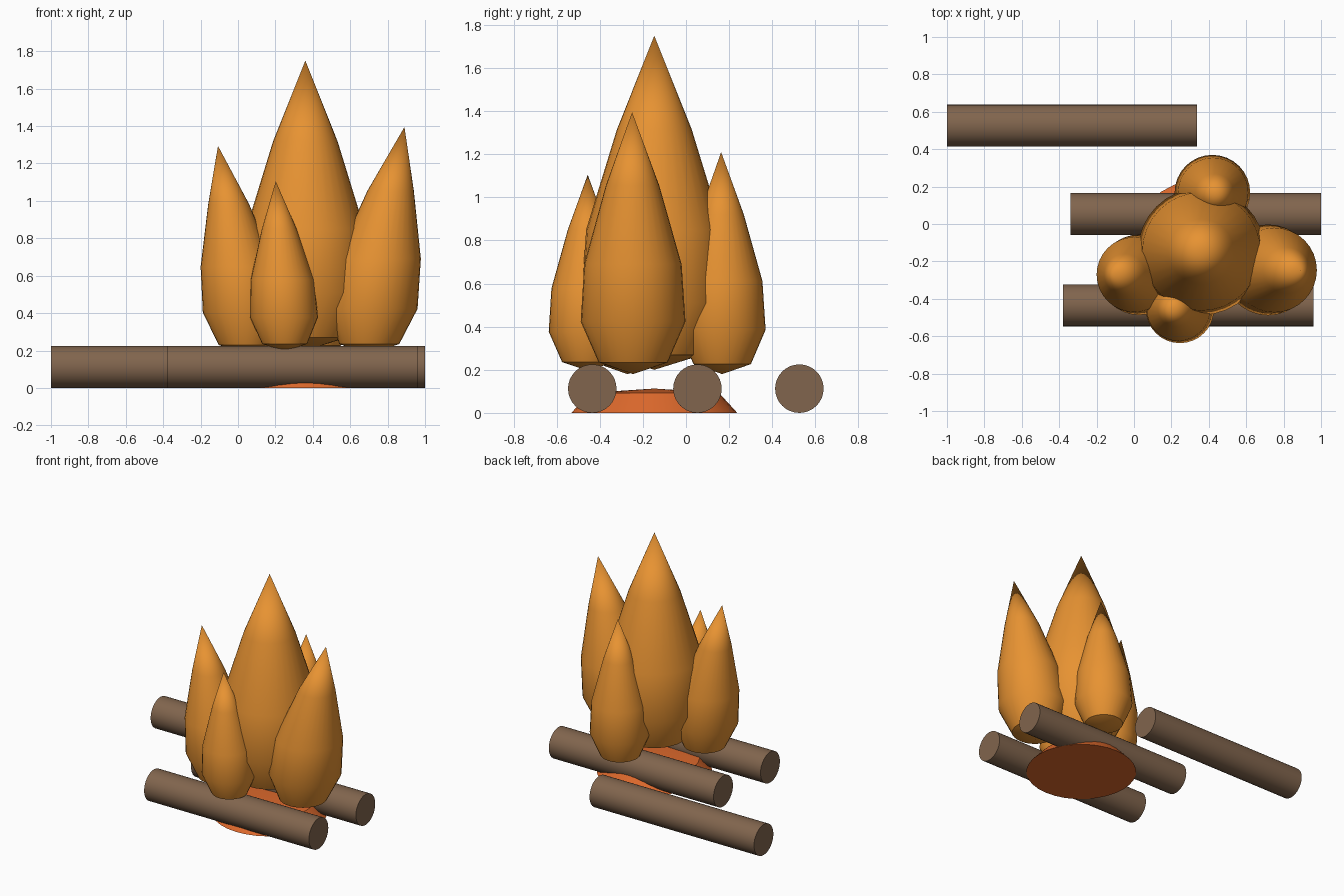
import bpy, bmesh, math

if "Cube" in bpy.data.objects:
    bpy.data.objects.remove(bpy.data.objects["Cube"])


def material(name, rgb):
    m = bpy.data.materials.new(name)
    m.diffuse_color = (*rgb, 1)
    m.use_nodes = True
    m.node_tree.nodes["Principled BSDF"].inputs["Base Color"].default_value = m.diffuse_color
    return m


FLAME = material("flame_orange", (0.80, 0.29, 0.032))
EMBER = material("ember_red_orange", (0.72, 0.14, 0.025))
BARK = material("log_brown", (0.22, 0.13, 0.075))


def finish(name, bm, mat, angle=40):
    bmesh.ops.recalc_face_normals(bm, faces=bm.faces)
    mesh = bpy.data.meshes.new(name)
    bm.to_mesh(mesh)
    bm.free()
    mesh.materials.append(mat)
    mesh.shade_smooth()
    mesh.set_sharp_from_angle(angle=math.radians(angle))
    obj = bpy.data.objects.new(name, mesh)
    bpy.context.collection.objects.link(obj)
    return obj


def loft(name, rings, mat, sides=32):
    """Stack circles (x, y, z, radius); radius 0 gives a point."""
    bm = bmesh.new()
    loops = []
    for x, y, z, r in rings:
        n = sides if r > 0 else 1
        loops.append([bm.verts.new((x + r * math.cos(2 * math.pi * i / sides),
                                    y + r * math.sin(2 * math.pi * i / sides), z))
                      for i in range(n)])
    for a, b in zip(loops, loops[1:]):
        for i in range(sides):
            j = (i + 1) % sides
            quad = [a[i % len(a)], a[j % len(a)], b[j % len(b)], b[i % len(b)]]
            bm.faces.new(list(dict.fromkeys(quad)))
    if len(loops[0]) > 1:
        bm.faces.new(loops[0])
    return finish(name, bm, mat)


# Logs lying along x
def log(name, x0, x1, y, r=0.1125):
    bm = bmesh.new()
    bmesh.ops.create_cone(bm, cap_ends=True, segments=32, radius1=r, radius2=r,
                          depth=x1 - x0)
    for v in bm.verts:
        x, yy, z = v.co
        v.co = (z + (x0 + x1) / 2, yy + y, x + r)
    finish(name, bm, BARK)


log("back_log", -1.0, 0.337, 0.526)
log("middle_log", -0.34, 1.0, 0.053)
log("front_log", -0.38, 0.96, -0.435)

# Ember bed: low flat-bottomed mound
loft("ember_bed", [(0.36, -0.147, 0, 0.385), (0.36, -0.147, 0.093, 0.30),
                   (0.36, -0.147, 0.113, 0)], EMBER)

# Teardrop flames: (height fraction, radius fraction)
PROFILE = [(0, 0), (0.045, 0.66), (0.2, 1), (0.42, 0.93), (0.72, 0.51), (1, 0)]


def flame(name, base, tip, r):
    rings = []
    for t, k in PROFILE:
        s = t ** 1.5  # sideways lean grows towards the tip
        rings.append((base[0] + (tip[0] - base[0]) * s,
                      base[1] + (tip[1] - base[1]) * s,
                      base[2] + (tip[2] - base[2]) * t, r * k))
    loft(name, rings, FLAME)


flame("main_flame", (0.36, -0.147, 0.20), (0.36, -0.147, 1.75), 0.34)
flame("right_flame", (0.70, -0.245, 0.18), (0.89, -0.25, 1.395), 0.243)
flame("left_flame", (0.04, -0.272, 0.18), (-0.107, -0.267, 1.294), 0.215)
flame("front_flame", (0.25, -0.455, 0.195), (0.202, -0.456, 1.105), 0.182)
flame("back_flame", (0.417, 0.168, 0.18), (0.44, 0.163, 1.21), 0.202)
